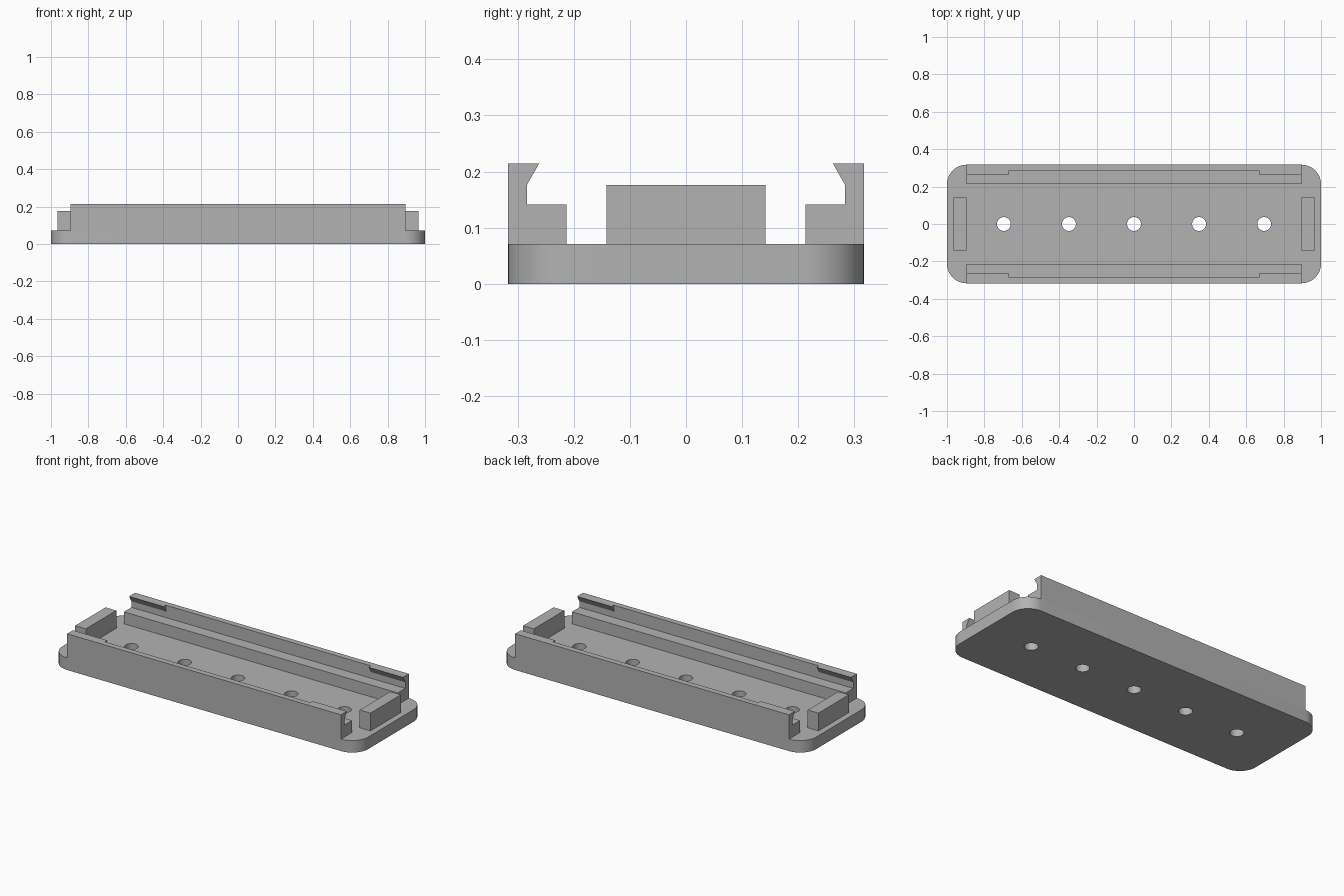
import bpy
import bmesh
from math import cos, sin, pi, radians
from mathutils import Vector

if "Cube" in bpy.data.objects:
    bpy.data.objects.remove(bpy.data.objects["Cube"])

# Overall sizes
HALF_X, HALF_Y, BASE_TOP = 1.0, 0.317, 0.071
CORNER = 0.105
RAIL_X, LIP_X = 0.895, 0.67
RAIL_TOP, BLOCK_TOP = 0.214, 0.176

grey = bpy.data.materials.new("plain grey")
grey.use_nodes = True
colour = (0.448, 0.448, 0.448, 1)
grey.diffuse_color = colour
grey.node_tree.nodes["Principled BSDF"].inputs["Base Color"].default_value = colour


def finish(name, bm, smooth=False):
    """Turn a bmesh into a grey object."""
    bmesh.ops.recalc_face_normals(bm, faces=bm.faces)
    mesh = bpy.data.meshes.new(name)
    bm.to_mesh(mesh)
    bm.free()
    mesh.materials.append(grey)
    obj = bpy.data.objects.new(name, mesh)
    bpy.context.collection.objects.link(obj)
    if smooth:
        bpy.ops.object.select_all(action="DESELECT")
        obj.select_set(True)
        bpy.context.view_layer.objects.active = obj
        bpy.ops.object.shade_smooth_by_angle(angle=radians(30))
    return obj


def arc(cx, cy, radius, start, sweep, steps):
    angles = [start + sweep * i / steps for i in range(steps + 1)]
    return [(cx + radius * cos(a), cy + radius * sin(a)) for a in angles]


def extrude(bm, faces, offset):
    result = bmesh.ops.extrude_face_region(bm, geom=faces)
    verts = [v for v in result["geom"] if isinstance(v, bmesh.types.BMVert)]
    bmesh.ops.translate(bm, verts=verts, vec=Vector(offset))


# Base plate: rounded rectangle with a row of round through holes
outline = []
for i, (sx, sy) in enumerate([(1, 1), (-1, 1), (-1, -1), (1, -1)]):
    outline += arc(sx * (HALF_X - CORNER), sy * (HALF_Y - CORNER),
                   CORNER, i * pi / 2, pi / 2, 16)
loops = [outline]
for i in range(-2, 3):
    loops.append(arc(i * 0.348, 0, 0.037, 0, 2 * pi, 32)[:-1])

bm = bmesh.new()
edges = []
for loop in loops:
    verts = [bm.verts.new((x, y, 0)) for x, y in loop]
    edges += [bm.edges.new((verts[i - 1], verts[i])) for i in range(len(verts))]
bmesh.ops.triangle_fill(bm, edges=edges, use_beauty=True, normal=(0, 0, 1))
extrude(bm, bm.faces[:], (0, 0, BASE_TOP))
finish("base_plate", bm, smooth=True)


def prism(name, profile, x0, x1, side):
    """Sweep a (y, z) profile along x, mirrored by side."""
    bm = bmesh.new()
    face = bm.faces.new([bm.verts.new((x0, side * y, z)) for y, z in profile])
    extrude(bm, [face], (x1 - x0, 0, 0))
    return finish(name, bm)


# Side rails: stepped wall, with a wedge lip at each end only
wall = [(HALF_Y, BASE_TOP), (HALF_Y, RAIL_TOP), (0.283, RAIL_TOP),
        (0.283, 0.141), (0.213, 0.141), (0.213, BASE_TOP)]
lipped = wall[:2] + [(0.262, RAIL_TOP), (0.283, 0.177)] + wall[3:]
for side, label in ((-1, "front"), (1, "back")):
    prism(label + "_rail_middle", wall, -LIP_X, LIP_X, side)
    prism(label + "_rail_left_end", lipped, LIP_X, RAIL_X, side)
    prism(label + "_rail_right_end", lipped, -RAIL_X, -LIP_X, side)

# End stops
stop = [(-0.142, BASE_TOP), (0.142, BASE_TOP), (0.142, BLOCK_TOP), (-0.142, BLOCK_TOP)]
prism("left_end_stop", stop, RAIL_X, 0.965, 1)
prism("right_end_stop", stop, -0.965, -RAIL_X, 1)
